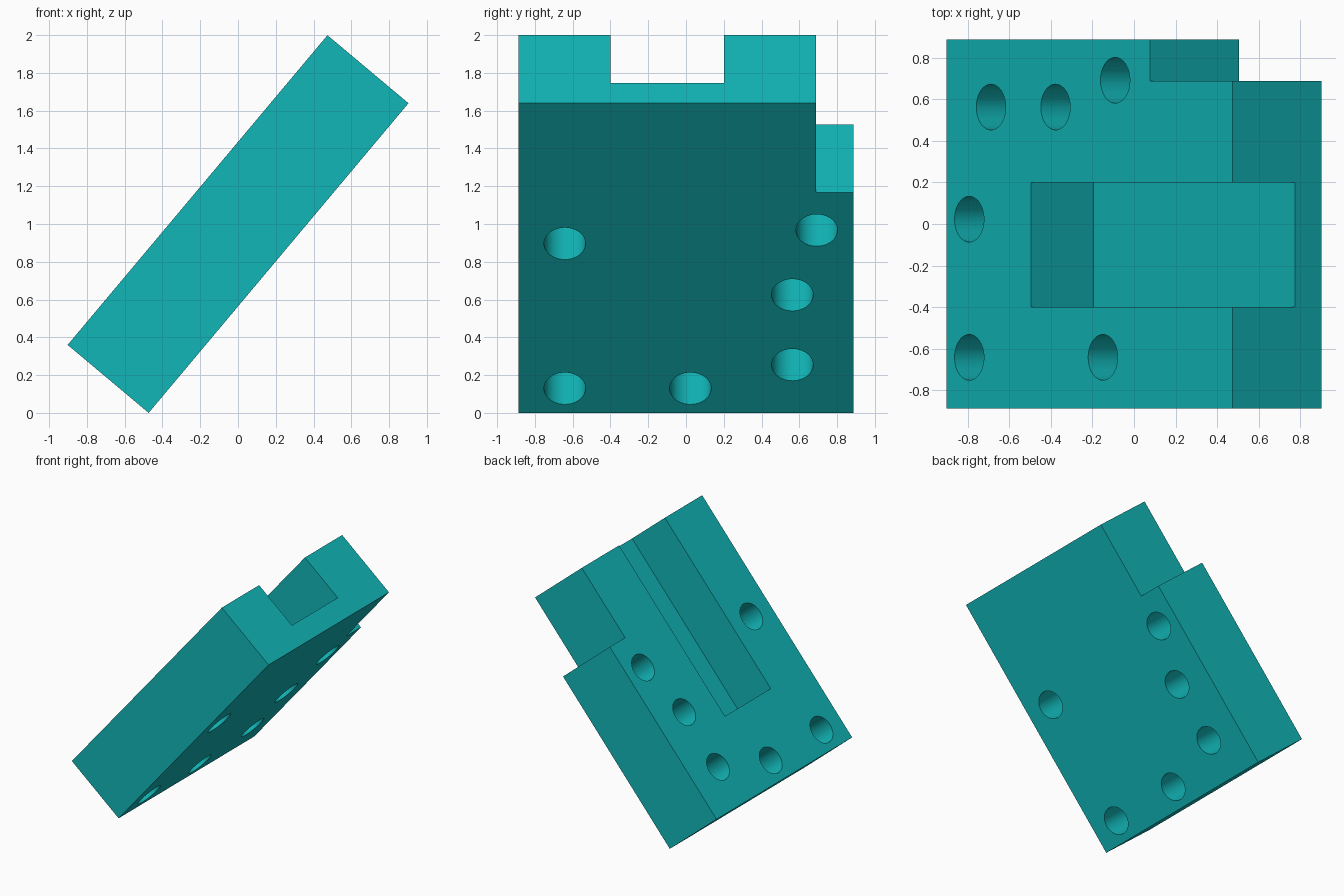
import bpy, bmesh, math
from mathutils import Matrix, Vector

if "Cube" in bpy.data.objects:
    bpy.data.objects.remove(bpy.data.objects["Cube"])

LENGTH, WIDTH, THICK = 2.14, 1.776, 0.56
TILT = math.radians(50)
# Plate frame: length along the slope, width along y, thickness along the normal
FRAME = Matrix.Translation((-0.473, 0, 0)) @ Matrix.Rotation(-TILT, 4, 'Y')

teal = bpy.data.materials.new("teal")
teal.diffuse_color = (0.006, 0.47, 0.48, 1)
teal.use_nodes = True
teal.node_tree.nodes["Principled BSDF"].inputs["Base Color"].default_value = teal.diffuse_color


def make_object(name, bm):
    mesh = bpy.data.meshes.new(name)
    bm.to_mesh(mesh)
    bm.free()
    mesh.materials.append(teal)
    obj = bpy.data.objects.new(name, mesh)
    bpy.context.collection.objects.link(obj)
    obj.matrix_world = FRAME
    return obj


def box(name, low, high):
    low, high = Vector(low), Vector(high)
    bm = bmesh.new()
    bmesh.ops.create_cube(bm, size=1, matrix=Matrix.Translation((low + high) / 2)
                          @ Matrix.Diagonal((*(high - low), 1)))
    return make_object(name, bm)


def cylinder(name, u, y, radius):
    bm = bmesh.new()
    bmesh.ops.create_cone(bm, cap_ends=True, segments=64, radius1=radius,
                          radius2=radius, depth=THICK + 0.4,
                          matrix=Matrix.Translation((u, y, THICK / 2)))
    return make_object(name, bm)


# Tilted plate
half = WIDTH / 2
plate = box("plate", (0, -half, 0), (LENGTH, half, THICK))

# Open slot in the upper face, and the corner notch through the full thickness
cutters = [
    box("slot_cutter", (0.63, -0.4, 0.167), (LENGTH + 0.2, 0.2, THICK + 0.2)),
    box("notch_cutter", (1.523, 0.688, -0.2), (LENGTH + 0.2, half + 0.2, THICK + 0.2)),
]

# Bolt holes: distance along the slope, y
for u, y in [(0.332, 0.563), (0.815, 0.563), (1.262, 0.692),
             (0.169, 0.023), (0.169, -0.642), (1.17, -0.642)]:
    cutters.append(cylinder("hole_cutter", u, y, 0.11))

bpy.context.view_layer.objects.active = plate
plate.select_set(True)
for cutter in cutters:
    mod = plate.modifiers.new("cut", 'BOOLEAN')
    mod.operation = 'DIFFERENCE'
    mod.solver = 'EXACT'
    mod.object = cutter
    bpy.ops.object.modifier_apply(modifier=mod.name)
for cutter in cutters:
    bpy.data.objects.remove(cutter)

# Smooth hole walls, sharp plate edges
bpy.ops.object.select_all(action='DESELECT')
plate.select_set(True)
bpy.ops.object.shade_smooth_by_angle(angle=math.radians(30))
